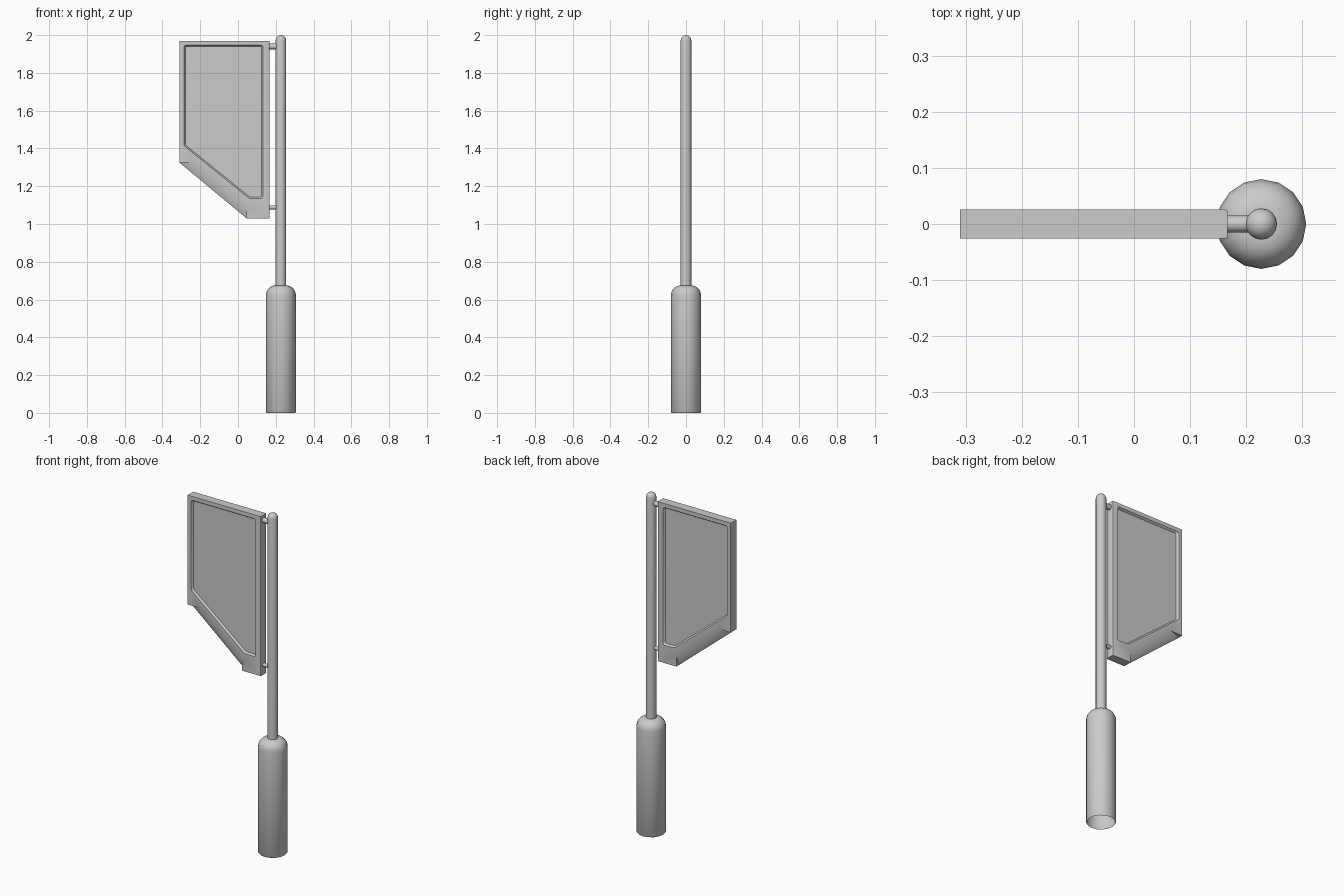
import bpy, bmesh, math
from mathutils import Vector

if "Cube" in bpy.data.objects:
    bpy.data.objects.remove(bpy.data.objects["Cube"])

grey = bpy.data.materials.new("plain_grey")
grey.use_nodes = True
COLOR = (0.6, 0.6, 0.6, 1)
grey.diffuse_color = COLOR
grey.node_tree.nodes["Principled BSDF"].inputs["Base Color"].default_value = COLOR

POLE_X = 0.227
HALF = 0.026


def finish(name, bm, angle=35):
    bmesh.ops.recalc_face_normals(bm, faces=bm.faces)
    mesh = bpy.data.meshes.new(name)
    bm.to_mesh(mesh)
    bm.free()
    mesh.materials.append(grey)
    ob = bpy.data.objects.new(name, mesh)
    bpy.context.collection.objects.link(ob)
    bpy.ops.object.select_all(action="DESELECT")
    ob.select_set(True)
    bpy.context.view_layer.objects.active = ob
    bpy.ops.object.shade_smooth_by_angle(angle=math.radians(angle))
    return ob


def lathe(name, profile, sides=16):
    """Spin (radius, height) points about the pole axis."""
    bm = bmesh.new()
    verts = [bm.verts.new((r, 0, z)) for r, z in profile]
    edges = [bm.edges.new(pair) for pair in zip(verts, verts[1:])]
    bmesh.ops.spin(bm, geom=verts + edges, cent=(0, 0, 0), axis=(0, 0, 1),
                   angle=math.tau, steps=sides)
    bmesh.ops.remove_doubles(bm, verts=bm.verts, dist=1e-5)
    ob = finish(name, bm)
    ob.location.x = POLE_X
    return ob


def arc(radius, z, r, height, steps=5):
    """Quarter round from the side wall in to the top."""
    return [(radius - r + r * math.cos(a), z + height * math.sin(a))
            for a in (i * math.pi / 2 / steps for i in range(steps + 1))]


# Grip, open underneath, and the long pole with its domed tip
lathe("handle", [(0.076, 0), (0.08, 0.006)] + arc(0.08, 0.62, 0.05, 0.055) + [(0, 0.675)])
lathe("pole", [(0.028, 0.66)] + arc(0.028, 1.972, 0.028, 0.028))


def peg(name, z, radius):
    bm = bmesh.new()
    bmesh.ops.create_cone(bm, cap_ends=True, segments=12, radius1=radius,
                          radius2=radius, depth=0.055)
    ob = finish(name, bm)
    ob.rotation_euler.y = math.pi / 2
    ob.location = (0.183, 0, z)


# Pegs joining the panel to the pole
peg("upper_peg", 1.94, 0.015)
peg("lower_peg", 1.088, 0.011)


def offset(poly, d):
    """Move each side of a clockwise polygon inward by d."""
    out = []
    for i, p in enumerate(poly):
        a = (p - poly[i - 1]).normalized()
        b = (poly[(i + 1) % len(poly)] - p).normalized()
        na, nb = Vector((a.y, -a.x)), Vector((b.y, -b.x))
        out.append(p + (na + nb) * d / (1 + na.dot(nb)))
    return out


def rounded(poly, r):
    out = []
    for i, p in enumerate(poly):
        a = p + (poly[i - 1] - p).normalized() * r
        b = p + (poly[(i + 1) % len(poly)] - p).normalized() * r
        out += [a.lerp(p, t).lerp(p.lerp(b, t), t) for t in (0, 0.33, 0.67, 1)]
    return out


# Flag panel: recessed faces both sides, lower slanted side ground to a V edge
R = 0.005
outline = [Vector(p) for p in ((-0.31, 1.97), (0.167 - R, 1.97), (0.167 - R, 1.03),
                               (0.045, 1.03), (0.045, 1.09), (-0.237, 1.325), (-0.31, 1.325))]
recess = [Vector(p) for p in ((-0.287, 1.947), (0.133, 1.947), (0.133, 1.135),
                              (0.06, 1.135), (-0.287, 1.415))]
bm = bmesh.new()


def ring(points, y):
    return [bm.verts.new((p.x, y, p.y)) for p in points]


def loop_edges(vs):
    return [bm.edges.new((vs[i - 1], vs[i])) for i in range(len(vs))]


tip_low = bm.verts.new((0.045, 0, 1.03))
tip_high = bm.verts.new((-0.31, 0, 1.325))
sides, rounds = [], []
for s in (-1, 1):
    rim = ring(outline, s * HALF)
    lip = ring(rounded(recess, 0.012), s * HALF)
    floor = ring(rounded(offset(recess, 0.008), 0.01), s * (HALF - 0.012))
    bmesh.ops.triangle_fill(bm, use_beauty=True, edges=loop_edges(rim) + loop_edges(lip))
    for i in range(len(lip)):
        bm.faces.new((lip[i - 1], lip[i], floor[i], floor[i - 1]))
    bm.faces.new(floor)
    # ground edge and its two end walls
    bm.faces.new((rim[4], rim[5], tip_high, tip_low))
    bm.faces.new((rim[3], rim[4], tip_low))
    bm.faces.new((rim[5], rim[6], tip_high))
    # softened edge beside the pole
    side = [[bm.verts.new((0.167 - R + R * math.sin(a), s * (HALF - R + R * math.cos(a)), z))
             for z in (1.97, 1.03)] for a in (math.pi / 4, math.pi / 2)]
    strips = [[rim[1], rim[2]]] + side
    for p, q in zip(strips, strips[1:]):
        bm.faces.new((p[0], p[1], q[1], q[0]))
    sides.append(rim)
    rounds.append(side)
f, b = sides
(f1, f2), (b1, b2) = rounds
bm.faces.new((f[6], f[0], b[0], b[6], tip_high))
bm.faces.new((f2[0], f2[1], b2[1], b2[0]))
bm.faces.new((f[0], f[1], f1[0], f2[0], b2[0], b1[0], b[1], b[0]))
bm.faces.new((f[3], f[2], f1[1], f2[1], b2[1], b1[1], b[2], b[3], tip_low))
finish("flag_panel", bm, 30)
